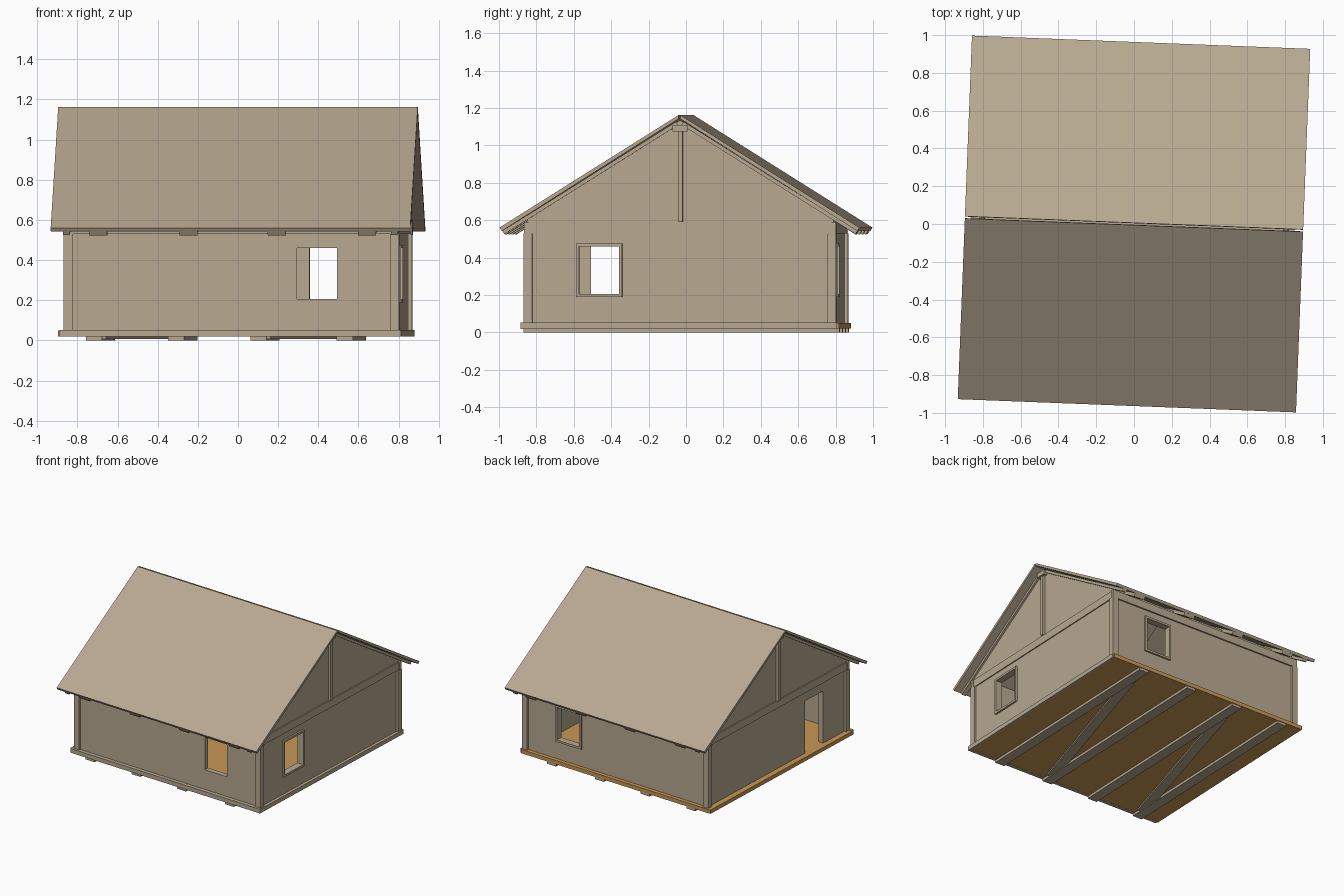
import bpy, bmesh, math
from mathutils import Matrix

if "Cube" in bpy.data.objects:
    bpy.data.objects.remove(bpy.data.objects["Cube"], do_unlink=True)

TURN = math.radians(-2.24)      # the whole house stands slightly turned
SLOPE, RIDGE, EAVE = 0.628, 1.165, 0.963
LENGTH, WALL, THICK = 0.896, 0.82, 0.04


def material(name, rgb):
    m = bpy.data.materials.new(name)
    m.use_nodes = True
    m.diffuse_color = (*rgb, 1)
    m.node_tree.nodes["Principled BSDF"].inputs["Base Color"].default_value = (*rgb, 1)
    return m


TAN = material("tan_boards", (0.48, 0.395, 0.285))
WOOD = material("golden_wood", (0.58, 0.31, 0.09))


def finish(name, bm, mat):
    bmesh.ops.recalc_face_normals(bm, faces=bm.faces)
    mesh = bpy.data.meshes.new(name)
    bm.to_mesh(mesh)
    bm.free()
    mesh.materials.append(mat)
    ob = bpy.data.objects.new(name, mesh)
    ob.rotation_euler.z = TURN
    bpy.context.collection.objects.link(ob)
    return ob


def box(name, x, y, z, mat=TAN):
    """Box from three (low, high) ranges."""
    bm = bmesh.new()
    bmesh.ops.create_cube(bm, size=1)
    for v in bm.verts:
        for i, (a, b) in enumerate((x, y, z)):
            v.co[i] = (a + b) / 2 + v.co[i] * (b - a)
    return finish(name, bm, mat)


def prism(name, profile, x, mat=TAN):
    """Outline in the y-z plane, extruded over a range of x."""
    bm = bmesh.new()
    face = bm.faces.new([bm.verts.new((x[0], y, z)) for y, z in profile])
    out = bmesh.ops.extrude_face_region(bm, geom=[face])
    for v in out["geom"]:
        if isinstance(v, bmesh.types.BMVert):
            v.co.x = x[1]
    return finish(name, bm, mat)


def span(s, a, b):
    return tuple(sorted((s * a, s * b)))


def cut(wall, x, y, z):
    cutter = box(wall.name + "_cutter", x, y, z)
    cutter.hide_render = True
    cutter.display_type = 'WIRE'
    mod = wall.modifiers.new("opening", 'BOOLEAN')
    mod.operation, mod.solver, mod.object = 'DIFFERENCE', 'EXACT', cutter


def sloped(name, s, x, inner, outer, top, thick):
    """Slab following one roof slope, its ends cut square to the slope."""
    n = math.hypot(1, SLOPE)
    dy, dz = -SLOPE / n * thick, -thick / n
    a = (inner, RIDGE - SLOPE * inner - top)
    b = (outer, RIDGE - SLOPE * outer - top)
    pts = [a, b, (b[0] + dy, b[1] + dz), (max(a[0] + dy, 0.004), a[1] + dz)]
    return prism(name, [(s * y, z) for y, z in pts], x)


SIDE = {1: "left", -1: "right"}
ENDS = {1: "back", -1: "front"}

# Floor and edge boards
box("floor", (-0.865, 0.835), (-0.84, 0.85), (0.02, 0.05), WOOD)
box("front_edge_board", (-0.857, 0.845), (-0.853, -0.825), (0.019, 0.052))
box("left_edge_board", (0.825, 0.846), (-0.852, 0.84), (0.019, 0.052))

# Ground beams with diagonal braces
beams = (-0.685, -0.275, 0.135, 0.565)
for i, x in enumerate(beams):
    box(f"ground_beam_{i + 1}", (x - 0.04, x + 0.04), (-0.845, 0.845), (0, 0.02))
for i in (0, 2):
    dx, dy = beams[i + 1] - beams[i] - 0.04, 1.42
    bm = bmesh.new()
    bmesh.ops.create_cube(bm, size=1, matrix=Matrix.Translation(
        ((beams[i] + beams[i + 1]) / 2, -0.05, 0.013))
        @ Matrix.Rotation(-math.atan2(dx, dy), 4, 'Z')
        @ Matrix.Diagonal((0.075, math.hypot(dx, dy), 0.014, 1)))
    finish(f"brace_{i // 2 + 1}", bm, TAN)

# Long walls, each with one window
win_x, win_z = (0.325, 0.525), (0.205, 0.46)
for s, end in ENDS.items():
    wall = box(end + "_wall", (-WALL, WALL), span(s, WALL - THICK, WALL), (0.05, 0.61))
    cut(wall, win_x, span(s, 0.7, 0.9), win_z)
    box(end + "_top_plate", (-0.835, 0.835), span(s, WALL - 0.01, WALL + 0.012), (0.53, 0.59))

# Gable walls: a window on one side, a doorway on the other
gap_y = (-0.54, -0.325)
under = RIDGE - 0.03
for s, side in SIDE.items():
    wall = box(side + "_wall", span(s, WALL - THICK, WALL),
               (-WALL + THICK, WALL - THICK), (0.05, 0.53))
    cut(wall, span(s, 0.7, 0.9), gap_y, win_z if s > 0 else (0.04, 0.46))
    box(side + "_tie_beam", span(s, WALL - THICK, WALL + 0.008), (-0.835, 0.835), (0.53, 0.59))
    half = (under - 0.59) / SLOPE
    prism(side + "_gable_panel", [(-WALL, 0.59), (WALL, 0.59), (WALL, under - SLOPE * WALL),
          (0, under), (-WALL, under - SLOPE * WALL)], span(s, WALL - 0.03, WALL))
    box(side + "_gable_post", span(s, WALL - 0.02, WALL + 0.02), (-0.01, 0.015), (0.59, 1.09))

# Corner boards
for sx, side in SIDE.items():
    for sy, end in ENDS.items():
        box(f"{end}_{side}_corner_face", span(sx, 0.79, 0.836), span(sy, WALL, 0.836), (0.05, 0.53))
        box(f"{end}_{side}_corner_side", span(sx, WALL, 0.836), span(sy, 0.79, WALL), (0.05, 0.53))

# Window frames
W = 0.016


def frame_ranges(a, z):
    return {"lower": ((a[0] - W, a[1] + W), (z[0] - W, z[0])),
            "upper": ((a[0] - W, a[1] + W), (z[1], z[1] + W)),
            "near": ((a[0] - W, a[0]), z), "far": ((a[1], a[1] + W), z)}


for part, (a, z) in frame_ranges(win_x, win_z).items():
    box("back_window_frame_" + part, a, (WALL - 0.03, WALL + 0.014), z)
for part, (a, z) in frame_ranges(gap_y, win_z).items():
    box("left_window_frame_" + part, (WALL - 0.03, WALL + 0.014), a, z)

# Roof panels, rafters and verge boards on both slopes
for s, end in ENDS.items():
    for x, side in (((0, LENGTH), "left"), ((-LENGTH, 0), "right")):
        sloped(f"{end}_{side}_roof_panel", s, x, 0.006, EAVE, 0, 0.022)
    for i, x in enumerate((-0.66, -0.21, 0.23, 0.68)):
        sloped(f"{end}_rafter_{i + 1}", s, (x - 0.045, x + 0.045), 0.02, 0.95, 0.026, 0.024)
    for sx, side in SIDE.items():
        sloped(f"{end}_{side}_verge_board", s, span(sx, WALL - 0.02, WALL + 0.015),
               0.02, 0.95, 0.026, 0.02)

# Ridge beam
box("ridge_beam", (-0.85, 0.85), (-0.04, 0.04), (1.075, 1.11))
